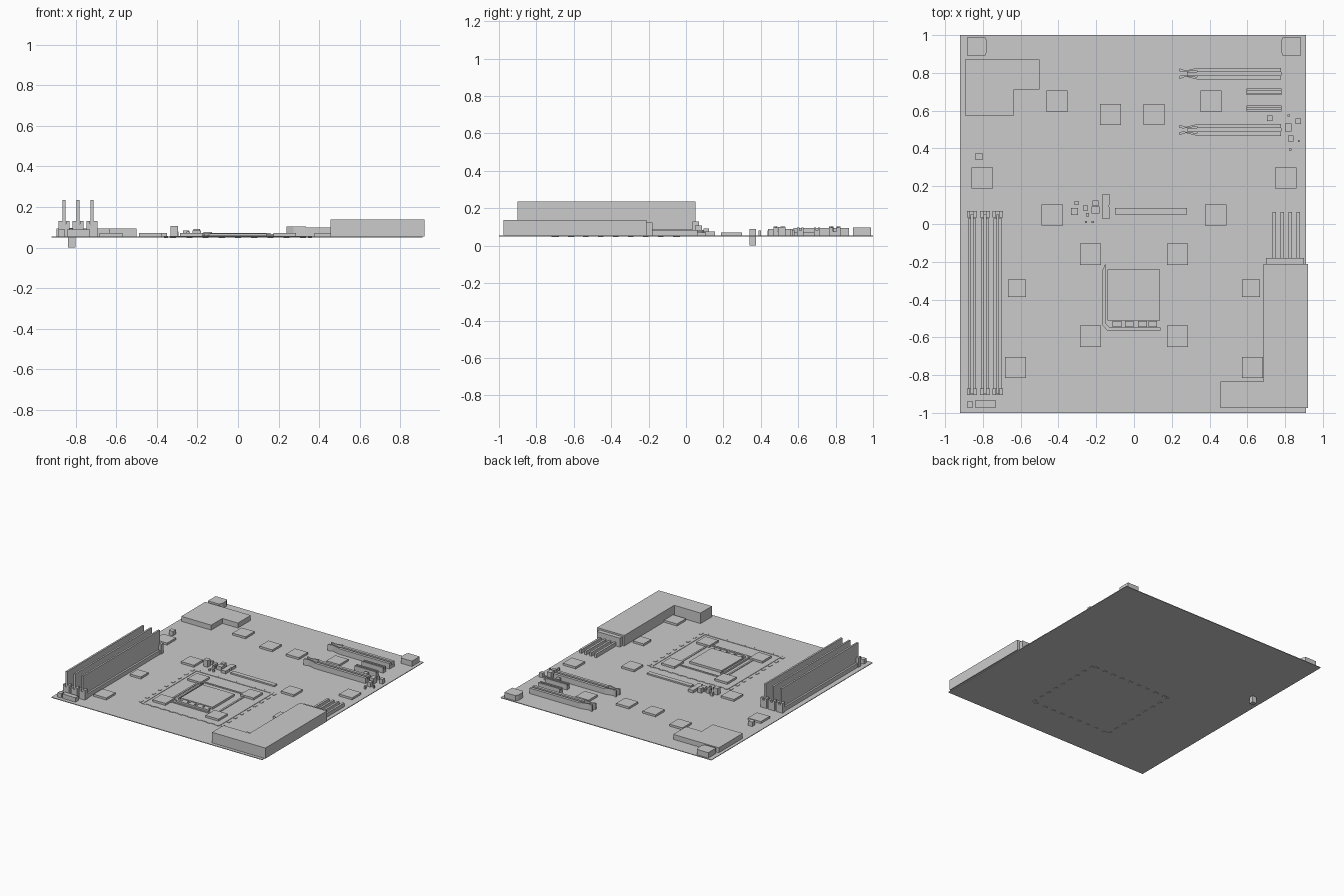
import bpy, bmesh

TOP = 0.055  # upper surface of the board


def prism(name, pts, z0, z1):
    """Extruded outline, given counter-clockwise."""
    bm = bmesh.new()
    lo = [bm.verts.new((x, y, z0)) for x, y in pts]
    hi = [bm.verts.new((x, y, z1)) for x, y in pts]
    bm.faces.new(lo[::-1])
    bm.faces.new(hi)
    n = len(pts)
    for i in range(n):
        j = (i + 1) % n
        bm.faces.new((lo[i], lo[j], hi[j], hi[i]))
    bmesh.ops.recalc_face_normals(bm, faces=bm.faces)
    me = bpy.data.meshes.new(name)
    bm.to_mesh(me)
    bm.free()
    ob = bpy.data.objects.new(name, me)
    bpy.context.collection.objects.link(ob)
    return ob


def box(name, x0, x1, y0, y1, z0, z1):
    return prism(name, [(x0, y0), (x1, y0), (x1, y1), (x0, y1)], z0, z1)


def block(name, x, y, w, d, z1, z0=TOP):
    return box(name, x - w / 2, x + w / 2, y - d / 2, y + d / 2, z0, z1)


# board
box("board", -0.92, 0.91, -1, 1, 0.05, TOP)

# power unit, its plug strip and the cables
prism("power_unit", [(0.457, -0.975), (0.92, -0.975), (0.92, -0.212),
                     (0.685, -0.212), (0.685, -0.833), (0.457, -0.833)], TOP, 0.138)
box("plug_strip", 0.70, 0.90, -0.212, -0.18, TOP, 0.125)
for x in (0.742, 0.785, 0.827, 0.87):
    block("power_cable", x, -0.06, 0.017, 0.245, 0.085)

# stepped cover at the back left
prism("stepped_cover", [(-0.895, 0.575), (-0.635, 0.575), (-0.635, 0.713),
                        (-0.5, 0.713), (-0.5, 0.872), (-0.895, 0.872)], TOP, 0.094)

# corner connectors with slightly bulging inner side
for s in (-1, 1):
    pts = [(0.885, 0.892), (0.885, 0.988), (0.788, 0.988), (0.777, 0.965),
           (0.777, 0.915), (0.788, 0.892)]
    prism("corner_connector", [(s * x, y) for x, y in pts], TOP, 0.097)

# memory slots
for x in (-0.858, -0.789, -0.721):
    block("memory_slot", x, -0.42, 0.043, 0.9, 0.088)
    block("memory_stick", x, -0.425, 0.014, 0.95, 0.235, 0.08)
    for y in (0.052, -0.888):
        for s in (-1, 1):
            block("memory_clip_side", x + s * 0.018, y, 0.018, 0.034, 0.13)
        block("memory_clip_base", x, y, 0.054, 0.034, 0.115)
box("front_connector_small", -0.885, -0.853, -0.972, -0.94, TOP, 0.09)
box("front_connector_long", -0.843, -0.73, -0.972, -0.935, TOP, 0.09)

# flat chips, in mirrored pairs
for x, y, size in ((0.407, 0.65, 0.112), (0.127, 0.58, 0.112), (0.803, 0.244, 0.112),
                   (0.433, 0.048, 0.112), (0.23, -0.16, 0.112), (0.62, -0.34, 0.094),
                   (0.23, -0.594, 0.112), (0.627, -0.76, 0.112)):
    for s in (-1, 1):
        sx = s * x
        if x == 0.127:
            sx = s * 0.115 - 0.01
        block("chip", sx, y, size, size, 0.071)

# expansion slots: two rails, floor and end latch
for y in (0.796, 0.498):
    for s in (-1, 1):
        block("slot_rail", 0.557, y + s * 0.02, 0.445, 0.022, 0.098)
        prism("slot_latch", [(0.24, y + s * 0.012), (0.26, y + s * 0.008), (0.335, y + s * 0.018),
                             (0.335, y + s * 0.031), (0.275, y + s * 0.016),
                             (0.24, y + s * 0.028)], TOP, 0.103)
    block("slot_floor", 0.53, y, 0.5, 0.018, 0.075)
for y in (0.70, 0.611):
    for s in (-1, 1):
        block("short_slot_rail", 0.688, y + s * 0.011, 0.187, 0.011, 0.098)
    block("short_slot_floor", 0.688, y, 0.187, 0.012, 0.08)

# small components at the right
for x, y, w, d, z in ((0.718, 0.56, 0.03, 0.03, 0.09), (0.816, 0.512, 0.034, 0.042, 0.1),
                      (0.869, 0.544, 0.028, 0.028, 0.09), (0.819, 0.574, 0.012, 0.012, 0.085),
                      (0.83, 0.453, 0.03, 0.03, 0.09), (0.872, 0.44, 0.01, 0.01, 0.08),
                      (0.827, 0.394, 0.012, 0.012, 0.08)):
    block("small_component", x, y, w, d, z)

# small components behind the processor
for x, y, w, d, z in ((-0.315, 0.066, 0.037, 0.037, 0.107), (-0.304, 0.111, 0.02, 0.02, 0.08),
                      (-0.257, 0.085, 0.028, 0.028, 0.085), (-0.203, 0.109, 0.032, 0.03, 0.092),
                      (-0.203, 0.074, 0.042, 0.036, 0.085), (-0.246, 0.048, 0.018, 0.018, 0.078),
                      (-0.254, 0.011, 0.012, 0.012, 0.07), (-0.219, 0.011, 0.012, 0.012, 0.07)):
    block("small_component", x, y, w, d, z)
prism("side_header", [(-0.17, 0.03), (-0.128, 0.03), (-0.128, 0.085), (-0.136, 0.095),
                      (-0.128, 0.105), (-0.128, 0.155), (-0.17, 0.155)], TOP, 0.076)

# standing post that passes through the board
block("post", -0.82, 0.357, 0.036, 0.036, 0.09, 0.0)

# processor, its bent frame and tabs
box("processor", -0.14, 0.137, -0.512, -0.24, TOP, 0.072)
prism("processor_frame", [(-0.167, -0.245), (-0.152, -0.212), (-0.152, -0.525), (-0.13, -0.547),
                          (0.14, -0.547), (0.14, -0.563), (-0.143, -0.563),
                          (-0.167, -0.535)][::-1], TOP, 0.07)
for x in (-0.09, -0.025, 0.045, 0.1):
    block("frame_tab", x, -0.529, 0.045, 0.032, 0.066)

# low tracks around the processor and rows of pins piercing the board
box("rear_header", -0.1, 0.28, 0.05, 0.085, TOP, 0.066)
for h, z in ((0.2, 0.06), (0.33, 0.058)):
    for s in (-1, 1):
        block("track", s * h, -0.375, 0.014, 2 * h, z)
        block("track", 0, -0.375 + s * h, 2 * h, 0.014, z)
for i in range(-8, 9, 2):
    for s in (-1, 1):
        block("pin", s * 0.355, -0.375 + i * 0.04, 0.018, 0.03, 0.058, 0.047)
        block("pin", i * 0.04, -0.375 + s * 0.335, 0.03, 0.018, 0.058, 0.047)
